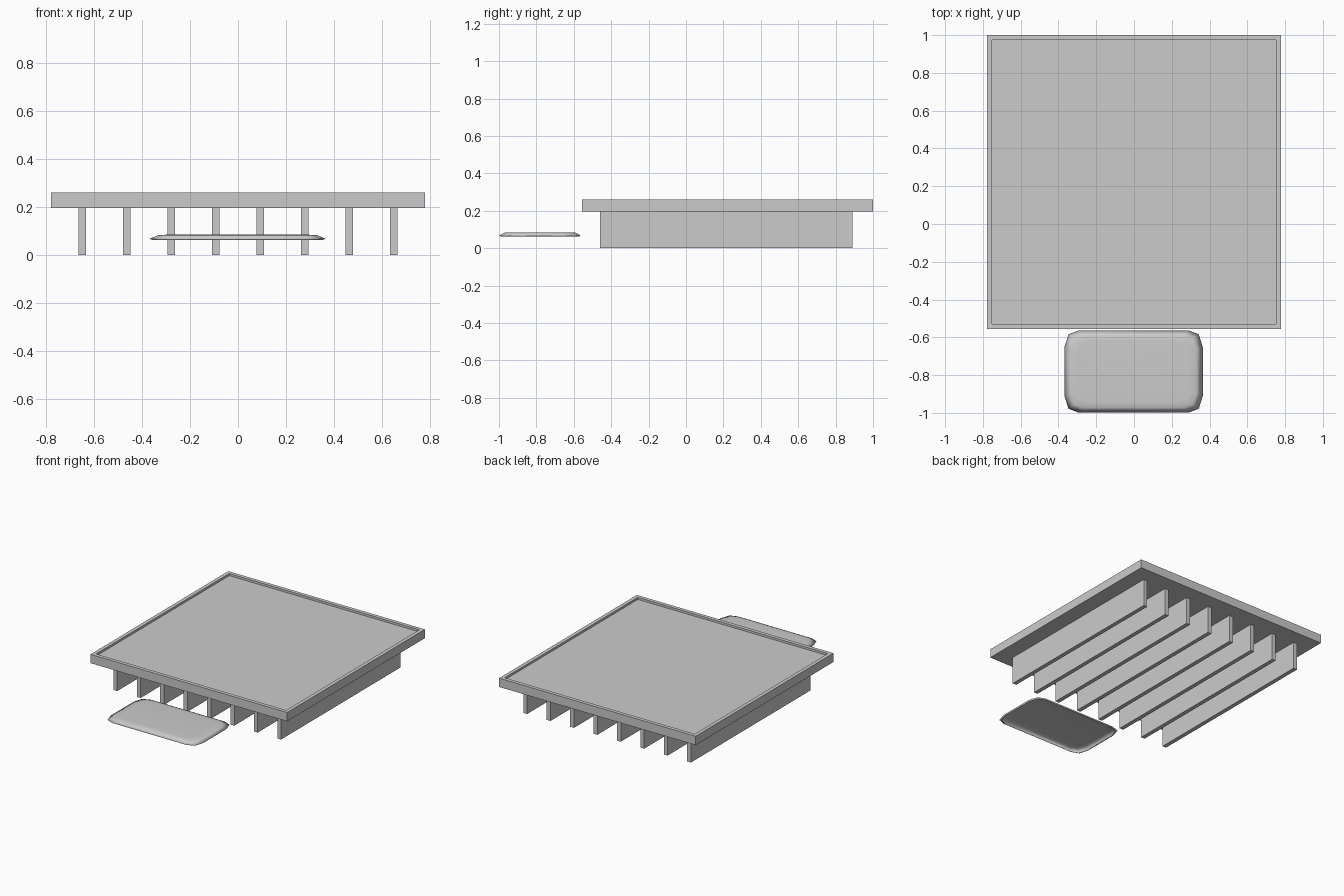
import bpy
import bmesh
import math
from mathutils import Vector

cube = bpy.data.objects.get("Cube")
if cube:
    bpy.data.objects.remove(cube, do_unlink=True)

grey = bpy.data.materials.new("light_grey")
grey.use_nodes = True
colour = (0.6, 0.6, 0.6, 1)
grey.diffuse_color = colour
grey.node_tree.nodes["Principled BSDF"].inputs["Base Color"].default_value = colour


def finish(name, bm):
    """Turn a bmesh into a named object."""
    mesh = bpy.data.meshes.new(name)
    bm.to_mesh(mesh)
    bm.free()
    mesh.materials.append(grey)
    obj = bpy.data.objects.new(name, mesh)
    bpy.context.collection.objects.link(obj)
    return obj


def box(low, high):
    """Make a bmesh box between two corners."""
    low, high = Vector(low), Vector(high)
    bm = bmesh.new()
    bmesh.ops.create_cube(bm, size=1)
    for v in bm.verts:
        v.co = (low + high) / 2 + v.co * (high - low)
    return bm


# Platform with a shallow recess inside a narrow rim
bm = box((-0.777, -0.555, 0.197), (0.777, 1.0, 0.26))
bm.normal_update()
top = max(bm.faces, key=lambda f: f.calc_center_median().z)
bmesh.ops.inset_region(bm, faces=[top], thickness=0.037)
inner = bmesh.ops.extrude_face_region(bm, geom=[top])
for v in inner["geom"]:
    if isinstance(v, bmesh.types.BMVert):
        v.co.z -= 0.015
bmesh.ops.delete(bm, geom=[top], context="FACES_ONLY")
bmesh.ops.recalc_face_normals(bm, faces=bm.faces)
finish("platform", bm)

# Row of eight supporting joists
for i in range(8):
    x = (i - 3.5) * 0.185
    finish(f"joist_{i + 1}", box((x - 0.015, -0.46, 0), (x + 0.015, 0.89, 0.197)))

# Front step: a rounded shell, open underneath
corner = [(0.366, 0.13), (0.345, 0.197), (0.29, 0.218)]
outline = (corner + [(-x, y) for x, y in reversed(corner)]
           + [(-x, -y) for x, y in corner] + [(x, -y) for x, y in reversed(corner)])
rings = [(0.012, 0.063), (0, 0.068), (0.035, 0.083), (0.07, 0.085)]  # inset, height
bm = bmesh.new()
loops = []
for inset, z in rings:
    sx, sy = 1 - inset / 0.366, 1 - inset * 0.8 / 0.218
    loops.append([bm.verts.new((x * sx - 0.002, y * sy - 0.781, z)) for x, y in outline])
for a, b in zip(loops, loops[1:]):
    for i in range(len(a)):
        j = (i + 1) % len(a)
        bm.faces.new((a[i], a[j], b[j], b[i]))
bm.faces.new(loops[-1])
for f in bm.faces:
    f.smooth = True
finish("front_step", bm)
